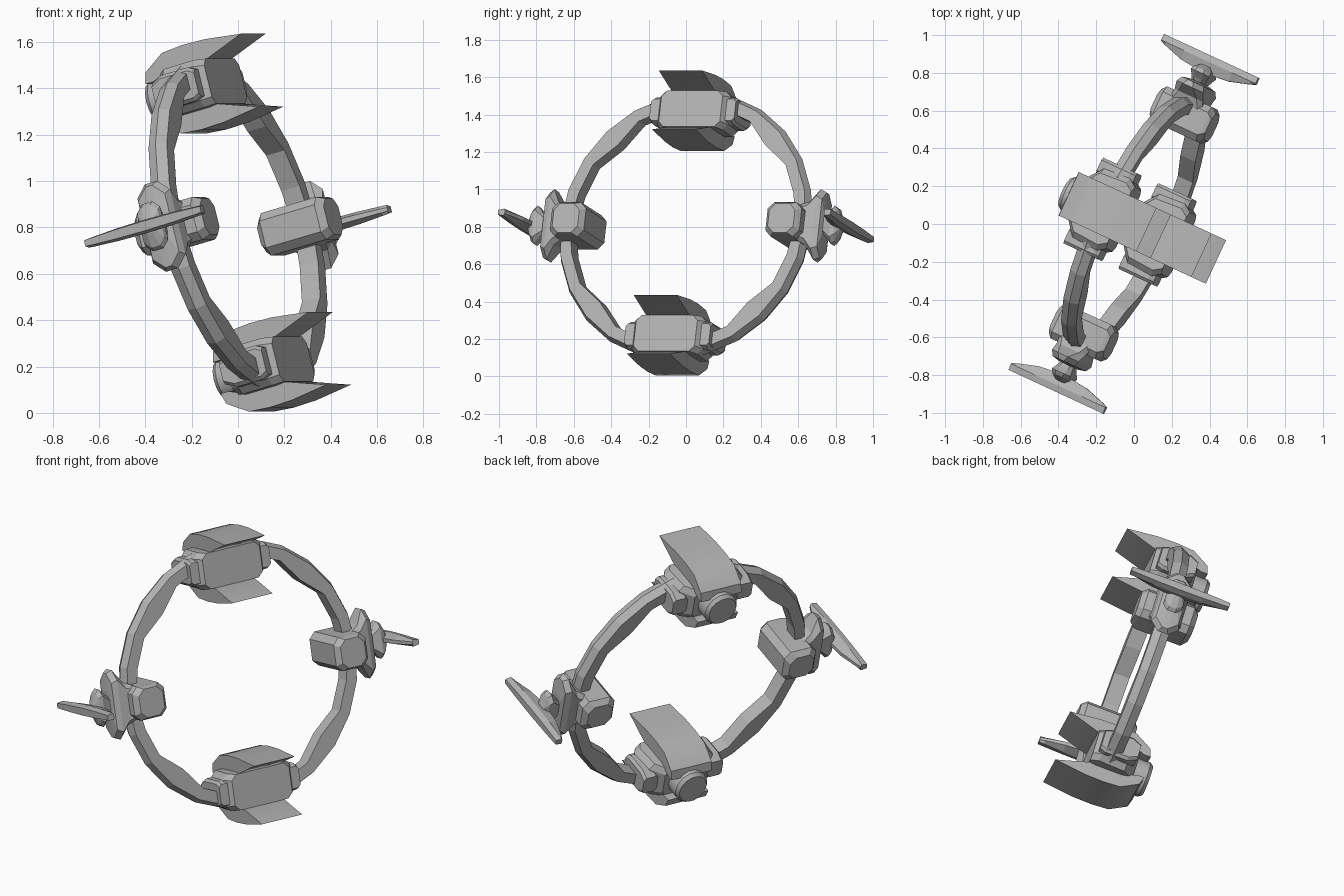
import bpy, bmesh, math
from mathutils import Matrix, Vector

if "Cube" in bpy.data.objects:
    bpy.data.objects.remove(bpy.data.objects["Cube"], do_unlink=True)

grey = bpy.data.materials.new("hull_grey")
grey.use_nodes = True
GREY = (0.45, 0.45, 0.45, 1)
grey.diffuse_color = GREY
grey.node_tree.nodes["Principled BSDF"].inputs["Base Color"].default_value = GREY

# The whole craft is built upright, then yawed and pitched into place
TILT = (Matrix.Translation((0, 0, 0.805))
        @ Matrix.Rotation(math.radians(-24.85), 4, 'Z')
        @ Matrix.Rotation(math.radians(-15), 4, 'Y'))
POD_Z = 0.621


def loft(name, rings, closed=False, smooth=0):
    """Skin a list of equal-sized point loops; cap the ends unless closed."""
    bm = bmesh.new()
    loops = [[bm.verts.new(TILT @ Vector(p)) for p in r] for r in rings]
    pairs = list(zip(loops, loops[1:]))
    if closed:
        pairs.append((loops[-1], loops[0]))
    else:
        bm.faces.new(loops[0])
        bm.faces.new(loops[-1])
    for a, b in pairs:
        for i in range(len(a)):
            j = (i + 1) % len(a)
            bm.faces.new((a[i], a[j], b[j], b[i]))
    bmesh.ops.recalc_face_normals(bm, faces=bm.faces)
    mesh = bpy.data.meshes.new(name)
    bm.to_mesh(mesh)
    bm.free()
    mesh.materials.append(grey)
    obj = bpy.data.objects.new(name, mesh)
    bpy.context.collection.objects.link(obj)
    if smooth:
        bpy.ops.object.select_all(action='DESELECT')
        obj.select_set(True)
        bpy.context.view_layer.objects.active = obj
        bpy.ops.object.shade_smooth_by_angle(angle=math.radians(smooth))
    return obj


def rect_x(x, y, z, hy, hz, cut=0.0):
    """Chamfered rectangle lying across the X axis."""
    c = cut
    pts = [(hy, hz - c), (hy - c, hz), (c - hy, hz), (-hy, hz - c),
           (-hy, c - hz), (c - hy, -hz), (hy - c, -hz), (hy, c - hz)]
    return [(x, y + a, z + b) for a, b in pts]


def rect_y(y, hx, hz, cut):
    """Chamfered rectangle lying across the Y axis."""
    return [(a, y, b) for _, a, b in rect_x(0, 0, 0, hx, hz, cut)]


def disc_x(x, z, r, n=14):
    return [(x, r * math.cos(math.tau * i / n), z + r * math.sin(math.tau * i / n))
            for i in range(n)]


# Main ring, with thicker pads on the inside at the diagonals
inner = [0.665, 0.655, 0.655, 0.615, 0.655, 0.655]
sections = []
for k in range(24):
    a = math.tau * k / 24
    c, s = math.cos(a), math.sin(a)
    r = inner[k % 6]
    sections.append([(x, c * q, s * q) for x, q in
                     ((-0.045, r), (0.045, r), (0.045, 0.72), (0, 0.74), (-0.045, 0.72))])
loft("main_ring", sections, closed=True)

# Thick wedge shaped flap, curled at the rear and sharp at the front
FLAP = [(-0.21, 0.07), (-0.195, 0.12), (-0.1, 0.18), (0, 0.188), (0.11, 0.185),
        (0.285, 0.163), (0.1, 0.1), (-0.1, 0.1), (-0.17, 0.07)]

# Upper and lower engine pods
for label, z in (("upper", POD_Z), ("lower", -POD_Z)):
    loft(label + "_pod_body", [
        rect_x(-0.15, 0, z, 0.13, 0.09, 0.03), rect_x(-0.09, 0, z, 0.2, 0.105, 0.03),
        rect_x(0.06, 0, z, 0.21, 0.105, 0.03), rect_x(0.105, 0, z, 0.18, 0.1, 0.03)],
        smooth=30)
    loft(label + "_pod_nozzle", [disc_x(-0.1, z, 0.1), disc_x(-0.225, z, 0.1),
                                 disc_x(-0.245, z, 0.085)], smooth=30)
    for side in (-1, 1):
        loft(label + "_pod_flap", [[(x, y, z + side * h) for x, h in FLAP]
                                   for y in (-0.127, 0.127)], smooth=35)
        # Clamps that grip the ring on each side of the pod
        loft(label + "_ring_clamp", [rect_x(x, side * 0.205, z, 0.045, h, 0.015)
                                     for x, h in ((-0.13, 0.05), (-0.08, 0.075),
                                                  (0.05, 0.075), (0.08, 0.06))])

# Front and back mounts, each carrying a collar, a hub and a fin
for label, d in (("front", -1), ("back", 1)):
    loft(label + "_mount_barrel", [
        rect_x(x, d * 0.635, 0, hy, hz, 0.035)
        for x, hy, hz in ((-0.165, 0.075, 0.07), (-0.135, 0.1, 0.095),
                          (0.135, 0.1, 0.095), (0.165, 0.075, 0.08))], smooth=30)
    loft(label + "_collar", [
        rect_y(d * y, hx, hz, cut)
        for y, hx, hz, cut in ((0.68, 0.1, 0.09, 0.02), (0.74, 0.085, 0.12, 0.03),
                               (0.785, 0.08, 0.195, 0.05), (0.815, 0.065, 0.18, 0.05),
                               (0.825, 0.04, 0.08, 0.02))])
    loft(label + "_hub", [
        rect_y(d * y, hx, hz, cut)
        for y, hx, hz, cut in ((0.81, 0.035, 0.04, 0.015), (0.845, 0.045, 0.07, 0.02),
                               (0.875, 0.055, 0.105, 0.03), (0.895, 0.05, 0.09, 0.03),
                               (0.92, 0.025, 0.03, 0.01))])
    # Fin with a straight outer edge and a bowed inner edge
    fin = []
    for t in (-1, -0.9, -0.5, 0, 0.5, 0.9, 1):
        x = 0.285 * t
        edge = 0.88 + 0.06 * t * t
        h = 0.03 - 0.011 * t * t
        fin.append([(x, d * edge, -h * 0.4), (x, d * edge, h * 0.4),
                    (x, d * 0.945, h), (x, d * 0.98, h * 0.7),
                    (x, d * 0.98, -h * 0.7), (x, d * 0.945, -h)])
    loft(label + "_fin", fin)
